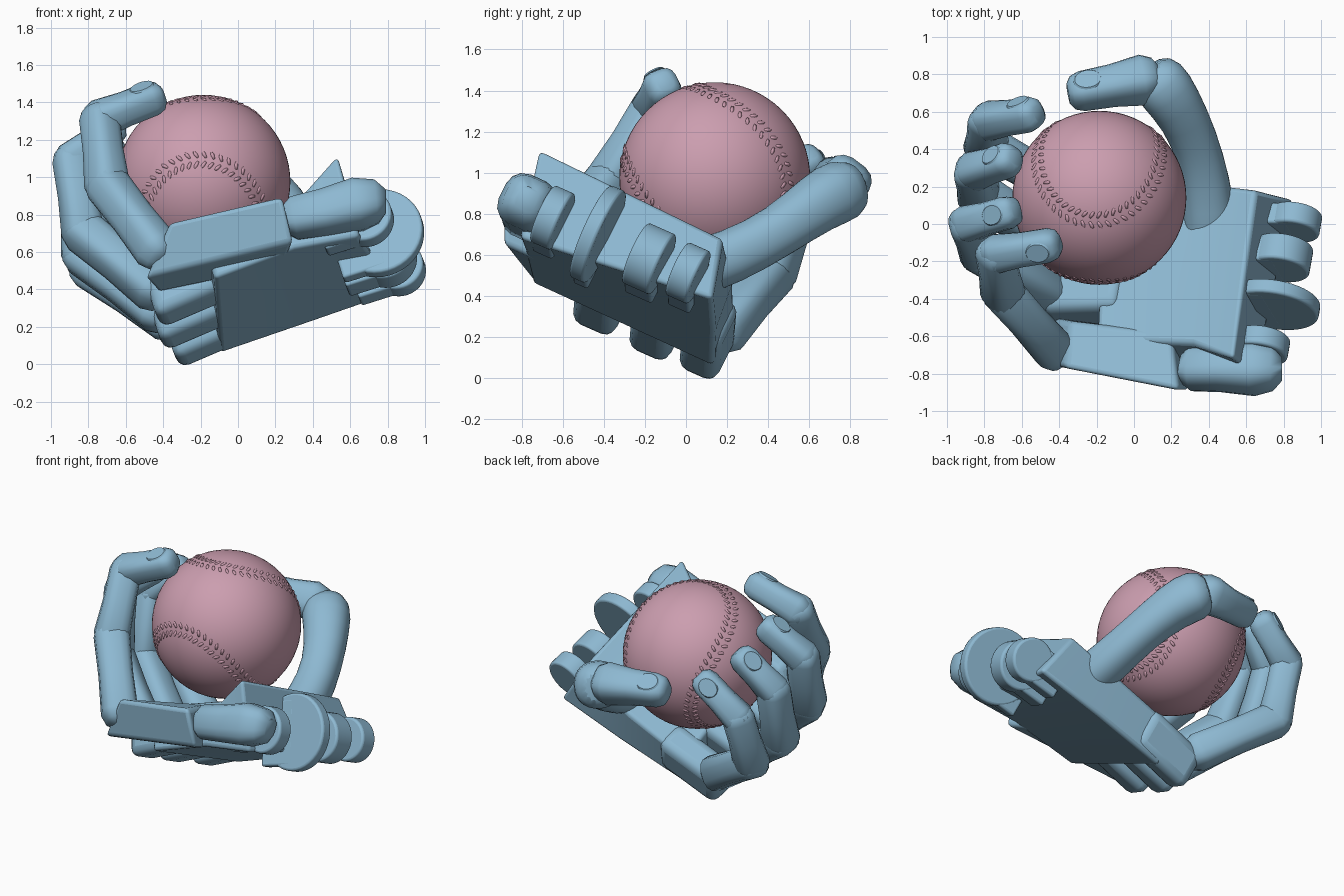
import bpy, bmesh, math
from mathutils import Vector as V, Matrix

if bpy.data.objects.get("Cube"):
    bpy.data.objects.remove(bpy.data.objects["Cube"])


def material(name, rgb):
    m = bpy.data.materials.new(name)
    m.use_nodes = True
    m.diffuse_color = (*rgb, 1)
    m.node_tree.nodes["Principled BSDF"].inputs["Base Color"].default_value = (*rgb, 1)
    return m


BLUE = material("pale blue", (0.27, 0.485, 0.645))
PINK = material("dusty pink", (0.6, 0.34, 0.43))
BALL, RADIUS = V((-0.185, 0.14, 0.975)), 0.465
# palm directions: toward the wrist, across toward the index side, out of the palm
ALONG = V((0.953, -0.015, 0.30)).normalized()
ACROSS = V((-0.16, -0.90, 0.40)).normalized()
OUT = ACROSS.cross(ALONG).normalized()


def finish(name, bm, mat=BLUE, bevel=0, angle=40, subdiv=0):
    bmesh.ops.recalc_face_normals(bm, faces=bm.faces)
    me = bpy.data.meshes.new(name)
    bm.to_mesh(me)
    bm.free()
    me.materials.append(mat)
    ob = bpy.data.objects.new(name, me)
    bpy.context.collection.objects.link(ob)
    if bevel:
        mod = ob.modifiers.new("rounding", "BEVEL")
        mod.width, mod.segments = bevel, 3
    if subdiv:
        mod = ob.modifiers.new("smoothing", "SUBSURF")
        mod.levels = mod.render_levels = subdiv
    bpy.ops.object.select_all(action="DESELECT")
    ob.select_set(True)
    bpy.context.view_layer.objects.active = ob
    bpy.ops.object.shade_smooth_by_angle(angle=math.radians(angle))


def loft(bm, sections):
    """Skin a row of matching point loops and cap both ends."""
    loops = [[bm.verts.new(p) for p in s] for s in sections]
    for a, b in zip(loops, loops[1:]):
        for k in range(len(a)):
            j = (k + 1) % len(a)
            bm.faces.new((a[k], a[j], b[j], b[k]))
    bm.faces.new(loops[0])
    bm.faces.new(loops[-1])


def slab(name, sections, bevel):
    bm = bmesh.new()
    loft(bm, sections)
    finish(name, bm, bevel=bevel)


def beam(name, start, end, wide, high, bevel):
    """Rounded bar whose section follows the palm's directions."""
    w, h = ACROSS * wide / 2, OUT * high / 2
    slab(name, [[V(p) - w - h, V(p) + w - h, V(p) + w + h, V(p) - w + h]
                for p in (start, end)], bevel)


def tube(name, rings, up, sides=16, squareness=0.7, subdiv=0):
    """Loft of rounded-square sections through (point, radius) pairs."""
    sections = []
    pts = [V(p) for p, r in rings]
    for i, (p, r) in enumerate(rings):
        d = (pts[min(i + 1, len(pts) - 1)] - pts[max(i - 1, 0)]).normalized()
        side = d.cross(up).normalized()
        top = side.cross(d)
        loop = []
        for k in range(sides):
            t = 2 * math.pi * (k + 0.5) / sides
            c, s = math.cos(t), math.sin(t)
            c = math.copysign(abs(c) ** squareness, c)
            s = math.copysign(abs(s) ** squareness, s)
            loop.append(pts[i] + (side * c + top * s) * r)
        sections.append(loop)
    bm = bmesh.new()
    loft(bm, sections)
    finish(name, bm, angle=50, subdiv=subdiv)


def phalanx(name, a, b, ra, rb, up):
    a, b = V(a), V(b)
    d = (b - a).normalized()
    rings = [(a + d * ra * s, ra * f) for s, f in ((-0.75, 0.45), (-0.5, 0.8), (0, 1))]
    rings.append((a.lerp(b, 0.5), (ra + rb) * 0.47))
    rings += [(b + d * rb * s, rb * f) for s, f in ((0, 1), (0.5, 0.84), (0.75, 0.5))]
    tube(name, rings, up)


def nail(name, a, b, r, up):
    """Thin oval plate on the back of a fingertip."""
    a, b = V(a), V(b)
    d = (b - a).normalized()
    side = d.cross(up).normalized()
    top = side.cross(d)
    bm = bmesh.new()
    bmesh.ops.create_cone(bm, cap_ends=True, segments=20, radius1=1, radius2=0.9, depth=1)
    place = Matrix((d * r * 0.8, side * r * 0.65, top * 0.009)).transposed().to_4x4()
    place.translation = b - d * r * 0.4 + top * r * 0.99
    bmesh.ops.transform(bm, matrix=place, verts=bm.verts)
    finish(name, bm)


def disc(name, centre, radius, thick):
    bm = bmesh.new()
    bmesh.ops.create_cone(bm, cap_ends=True, segments=40, radius1=radius, radius2=radius, depth=thick)
    place = ACROSS.to_track_quat("Z", "Y").to_matrix().to_4x4()
    place.translation = V(centre)
    bmesh.ops.transform(bm, matrix=place, verts=bm.verts)
    finish(name, bm, bevel=0.015)


# ball with paired stitches along a seam
bm = bmesh.new()
bmesh.ops.create_uvsphere(bm, u_segments=64, v_segments=32, radius=RADIUS)
bmesh.ops.translate(bm, vec=BALL, verts=bm.verts)
finish("ball", bm, PINK)

neck = V((-0.1, -0.7, 0.7)).normalized()
lobe = V((0, 0.75, 0.66)).cross(neck).normalized()
turn = Matrix((lobe, neck.cross(lobe), neck)).transposed()


def seam(t):
    return turn @ V((9 * math.sin(t) + 3 * math.sin(3 * t),
                     9 * math.cos(t) - 3 * math.cos(3 * t),
                     math.sqrt(108) * math.cos(2 * t))) / 12


bm = bmesh.new()
COUNT = 104
for i in range(COUNT):
    t = 2 * math.pi * i / COUNT
    p = seam(t).normalized()
    d = (seam(t + 0.01) - seam(t - 0.01)).normalized()
    side = p.cross(d)
    for s in (-1, 1):
        long = (side * s + d * 0.6).normalized()
        place = Matrix((long * 0.026, p.cross(long) * 0.011, p * 0.007)).transposed().to_4x4()
        place.translation = BALL + (p + side * s * 0.06).normalized() * RADIUS * 0.998
        bmesh.ops.create_icosphere(bm, subdivisions=1, radius=1, matrix=place)
finish("ball_stitches", bm, PINK, angle=80)

# palm plate rising into a thicker heel: sections at the knuckles, middle and wrist
slab("palm", [
    [(-0.125, -0.75, 0.46), (-0.095, 0.13, 0.055), (-0.16, 0.24, 0.28), (-0.2, -0.62, 0.7)],
    [(0.3, -0.79, 0.62), (0.4, 0.14, 0.225), (0.27, 0.23, 0.47), (0.32, -0.64, 0.88)],
    [(0.65, -0.81, 0.68), (0.86, 0.13, 0.385), (0.65, 0.18, 0.68), (0.53, -0.72, 1.12)]], 0.025)

# metacarpal bars: wide one on the index side, three narrower ones
slab("index_metacarpal", [
    [(-0.5, -0.74, 0.46), (-0.43, -0.5, 0.38), (-0.34, -0.52, 0.66), (-0.37, -0.77, 0.76)],
    [(0.3, -0.89, 0.65), (0.25, -0.6, 0.52), (0.2, -0.58, 0.8), (0.24, -0.89, 0.9)]], 0.03)
for name, k, wide in (("middle", (-0.46, -0.41, 0.335), 0.23),
                      ("ring", (-0.44, -0.14, 0.21), 0.22),
                      ("little", (-0.36, 0.1, 0.115), 0.21)):
    beam(name + "_metacarpal", k, V(k) + ALONG * 0.45 + OUT * 0.05, wide, 0.27, 0.06)

# thumb mound and wrist hinge lugs
tube("thumb_mound", [((0.25, -0.77, 0.77), 0.07), ((0.3, -0.775, 0.78), 0.11),
                     ((0.46, -0.77, 0.81), 0.12), ((0.64, -0.775, 0.855), 0.135),
                     ((0.74, -0.775, 0.87), 0.11), ((0.79, -0.775, 0.87), 0.06)], OUT)
for i, (c, r, thick) in enumerate((((0.86, 0.01, 0.51), 0.14, 0.12),
                                   ((0.79, -0.18, 0.58), 0.16, 0.15),
                                   ((0.75, -0.43, 0.7), 0.245, 0.08),
                                   ((0.68, -0.65, 0.78), 0.15, 0.11))):
    disc(f"wrist_lug_{i + 1}", c, r, thick)
    beam(f"wrist_lug_web_{i + 1}", V(c) - ALONG * 0.25, c, thick, r * 1.7, 0.015)

# four curled fingers: knuckle, two joints, fingertip
FINGERS = {
    "index": ((-0.43, -0.67, 0.61), (-0.7, -0.37, 0.96), (-0.74, -0.16, 1.31), (-0.46, -0.115, 1.42)),
    "middle": ((-0.45, -0.37, 0.4), (-0.83, -0.14, 0.71), (-0.89, 0.0, 1.09), (-0.68, 0.06, 1.25)),
    "ring": ((-0.43, -0.1, 0.28), (-0.83, 0.16, 0.58), (-0.86, 0.28, 0.96), (-0.68, 0.34, 1.15)),
    "little": ((-0.37, 0.18, 0.23), (-0.79, 0.42, 0.51), (-0.78, 0.55, 0.86), (-0.56, 0.585, 1.05)),
}
for name, joints in FINGERS.items():
    radii = (0.115, 0.112, 0.1, 0.088)
    for i in range(3):
        a, b = V(joints[i]), V(joints[i + 1])
        up = (a + b) / 2 - BALL
        phalanx(f"{name}_finger_segment_{i + 1}", a, b, radii[i], radii[i + 1], up)
    nail(name + "_nail", a, b, radii[3], up)

# thumb reaching round the back of the ball
tube("thumb_base", [((0.4, -0.2, 0.46), 0.12), ((0.41, -0.02, 0.51), 0.145),
                    ((0.385, 0.22, 0.585), 0.135), ((0.325, 0.46, 0.715), 0.125),
                    ((0.22, 0.65, 0.86), 0.145), ((0.13, 0.77, 0.92), 0.165),
                    ((0.07, 0.83, 0.94), 0.1)], V((0, 0, 1)), subdiv=1, squareness=0.9)
tip_start, tip_end, tip_up = (0.05, 0.77, 0.95), (-0.28, 0.71, 0.97), V((0, 0.6, 0.8))
phalanx("thumb_tip", tip_start, tip_end, 0.125, 0.098, tip_up)
nail("thumb_nail", tip_start, tip_end, 0.098, tip_up)
